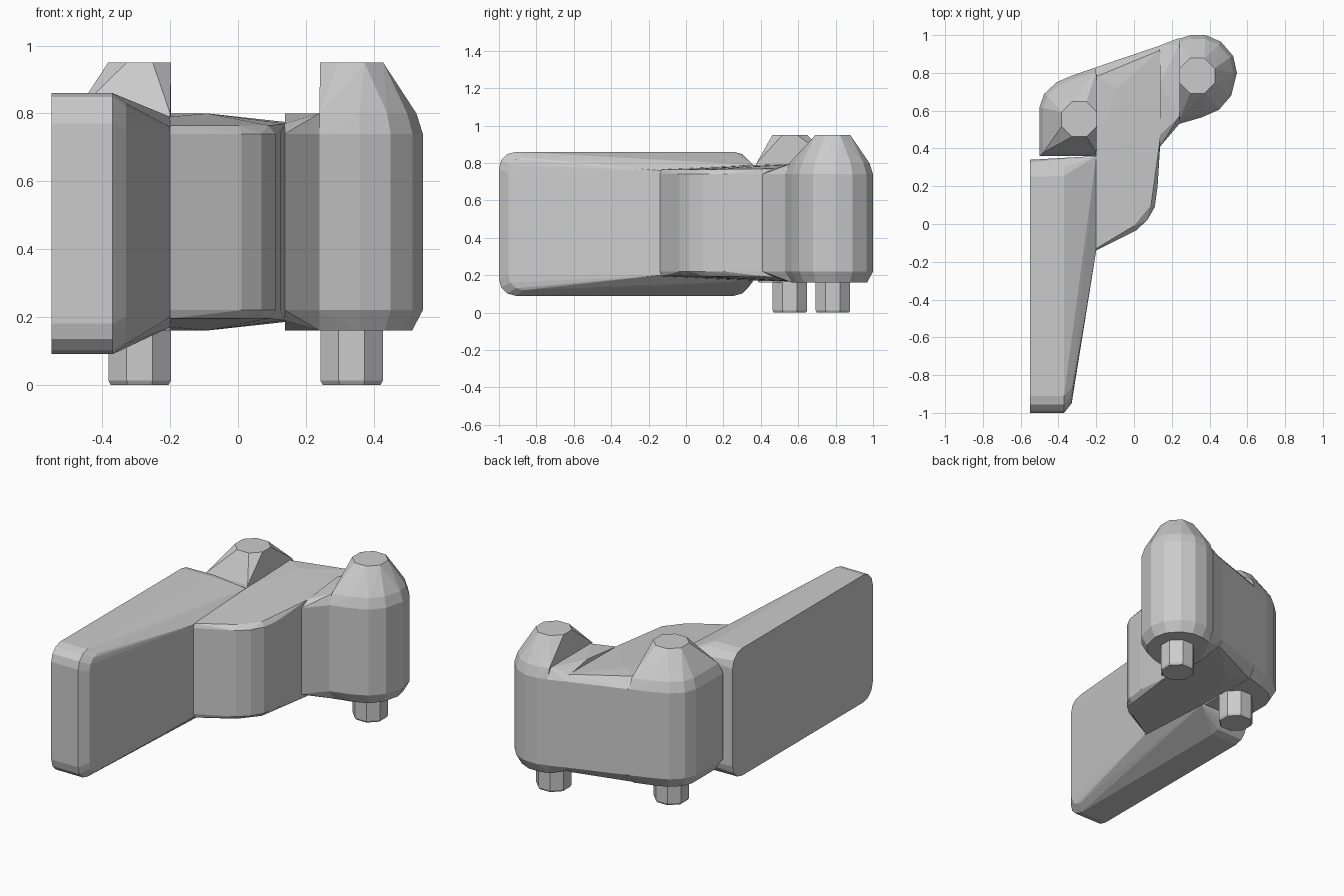
import bpy, bmesh, math

if "Cube" in bpy.data.objects:
    bpy.data.objects.remove(bpy.data.objects["Cube"])


def hull(name, points):
    """Flat-faced convex solid through the points."""
    bm = bmesh.new()
    verts = [bm.verts.new(p) for p in points]
    res = bmesh.ops.convex_hull(bm, input=verts)
    junk = {g for g in res["geom_interior"] + res["geom_unused"] if isinstance(g, bmesh.types.BMVert)}
    bmesh.ops.delete(bm, geom=[v for v in junk if v.is_valid], context='VERTS')
    bmesh.ops.dissolve_limit(bm, angle_limit=math.radians(1), verts=bm.verts[:], edges=bm.edges[:])
    bmesh.ops.recalc_face_normals(bm, faces=bm.faces[:])
    me = bpy.data.meshes.new(name)
    bm.to_mesh(me)
    bm.free()
    ob = bpy.data.objects.new(name, me)
    bpy.context.collection.objects.link(ob)
    return ob


def ring(outline, z, centre=(0, 0), s=1.0, x_fixed=None):
    """Outline at height z, scaled about a centre, keeping the joint plane x_fixed."""
    return [(x if x == x_fixed else centre[0] + (x - centre[0]) * s,
             centre[1] + (y - centre[1]) * s, z) for x, y in outline]


def octagon(cx, cy, r):
    return [(cx + r * math.cos(math.radians(22.5 + 45 * i)) / math.cos(math.pi / 8),
             cy + r * math.sin(math.radians(22.5 + 45 * i)) / math.cos(math.pi / 8)) for i in range(8)]


def rounded_yz(x, y0, y1, z0, z1, r):
    """Rounded rectangle in a plane of constant x."""
    pts = []
    for cy, cz, a0 in ((y1 - r, z1 - r, 0), (y0 + r, z1 - r, 90), (y0 + r, z0 + r, 180), (y1 - r, z0 + r, 270)):
        pts += [(x, cy + r * math.cos(math.radians(a0 + a)), cz + r * math.sin(math.radians(a0 + a)))
                for a in (0, 30, 60, 90)]
    return pts


# Long tapering plate
plate = rounded_yz(-0.55, -1.0, 0.34, 0.09, 0.86, 0.09)
plate += rounded_yz(-0.37, -1.0, 0.345, 0.09, 0.86, 0.09)
plate += rounded_yz(-0.33, -0.95, 0.345, 0.12, 0.83, 0.08)
plate += [(-0.2, -0.14, z) for z in (0.20, 0.76)] + [(-0.2, 0.36, z) for z in (0.17, 0.79)]
hull("plate", plate)

# Middle body, slightly lower towards the front
body = [(-0.2, -0.14), (0.01, -0.035), (0.07, 0.02), (0.11, 0.09), (0.125, 0.2),
        (0.138, 0.41), (0.138, 0.945), (-0.2, 0.83)]
pts = ring(body, 0.22) + ring(body, 0.74)
for x, y, h in ((-0.2, -0.13, 0.285), (0.0, -0.01, 0.285), (0.09, 0.1, 0.285),
                (0.138, 0.45, 0.29), (0.138, 0.92, 0.295), (-0.2, 0.4, 0.31),
                (-0.2, 0.78, 0.32), (-0.09, 0.72, 0.32)):
    pts += [(x, y, 0.48 - h), (x, y, 0.48 + h)]
hull("middle_body", pts)

# Narrow link between body and right post
link = [(0.138, 0.41), (0.24, 0.53), (0.24, 0.985), (0.138, 0.945)]
link_in = [(0.138, 0.47), (0.24, 0.57), (0.24, 0.95), (0.138, 0.91)]
hull("link", ring(link, 0.22) + ring(link, 0.74)
     + [(x, y, z) for x, y in link_in for z in ((0.19, 0.77) if x < 0.2 else (0.16, 0.80))]
     + [(0.138, 0.75, 0.16), (0.138, 0.75, 0.80)])

# Posts with conical tops, and pegs beneath
right_outline = [(0.24, 0.53), (0.36, 0.565), (0.45, 0.605), (0.515, 0.68), (0.545, 0.80), (0.525, 0.89),
                 (0.46, 0.965), (0.38, 1.0), (0.30, 1.0), (0.24, 0.98)]
left_outline = [(-0.2, 0.36), (-0.5, 0.36), (-0.5, 0.62), (-0.475, 0.69), (-0.41, 0.75),
                (-0.33, 0.785), (-0.2, 0.83)]
for side, outline, (cx, cy), joint in (("right", right_outline, (0.335, 0.785), 0.24),
                                       ("left", left_outline, (-0.29, 0.555), -0.2)):
    c = (cx, cy)
    hull(side + "_post",
         ring(outline, 0.16, c, 0.85, joint) + ring(outline, 0.22) + ring(outline, 0.74)
         + ring(outline, 0.80, c, 0.91, joint) + ring(octagon(cx, cy, 0.093), 0.95))
    peg = octagon(cx, cy, 0.092)
    hull(side + "_peg", ring(peg, 0.0, c, 0.93) + ring(peg, 0.012) + ring(peg, 0.17))
